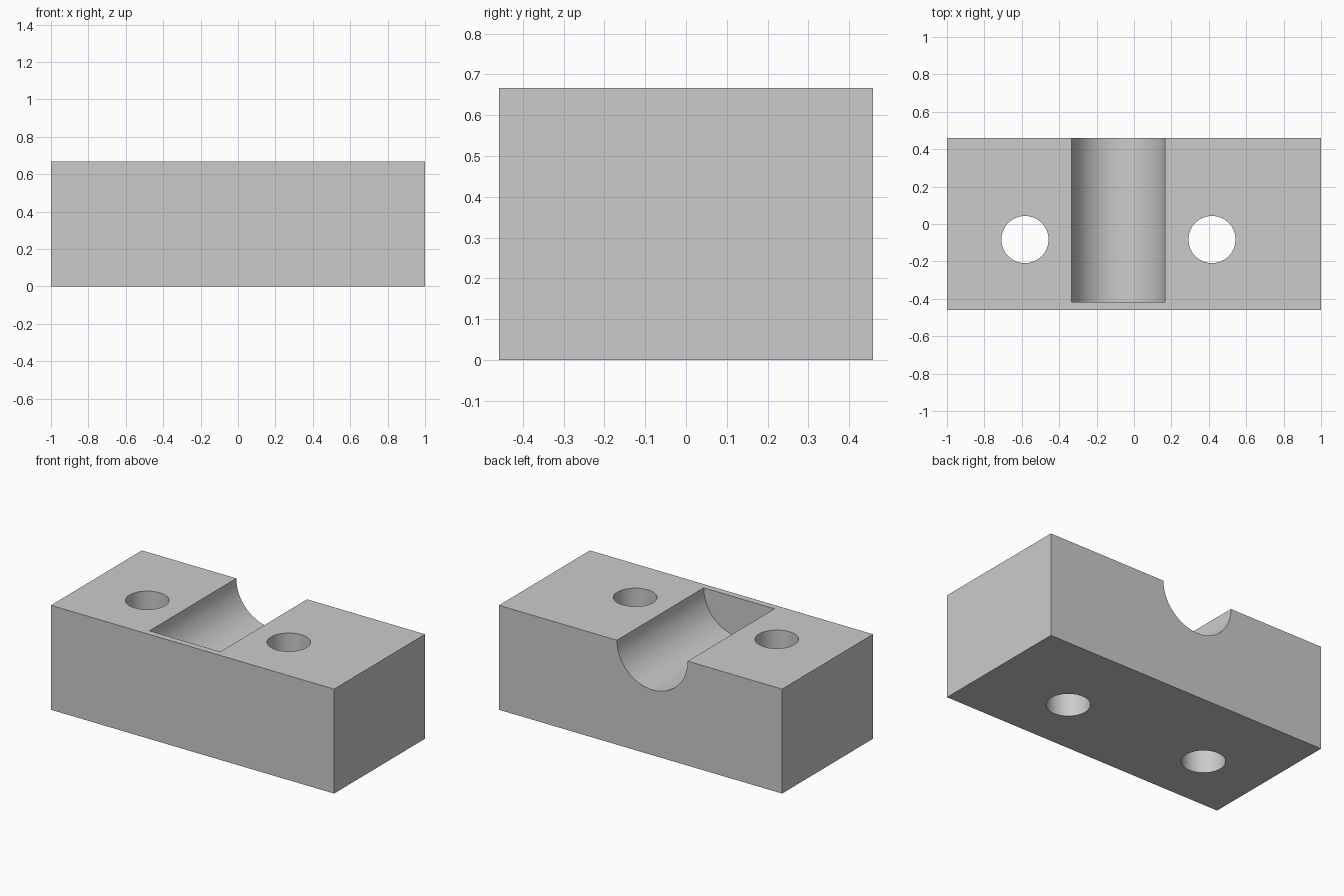
import bpy
import math

if "Cube" in bpy.data.objects:
    bpy.data.objects.remove(bpy.data.objects["Cube"], do_unlink=True)

WIDTH, DEPTH, HEIGHT = 2.0, 0.917, 0.667
GROOVE_X, GROOVE_RADIUS, GROOVE_FRONT = -0.083, 0.25, -0.417
HOLE_Y, HOLE_RADIUS, HOLE_OFFSET = -0.083, 0.126, 0.5

grey = bpy.data.materials.new("light grey")
grey.use_nodes = True
colour = (0.6, 0.6, 0.6, 1)
grey.diffuse_color = colour
grey.node_tree.nodes["Principled BSDF"].inputs["Base Color"].default_value = colour


def cylinder_cutter(name, radius, length, location, rotation=(0, 0, 0)):
    bpy.ops.mesh.primitive_cylinder_add(vertices=64, radius=radius, depth=length,
                                        location=location, rotation=rotation)
    cutter = bpy.context.object
    cutter.name = name
    cutter.hide_render = True
    cutter.data.materials.append(grey)
    return cutter


# Solid block
bpy.ops.mesh.primitive_cube_add(size=1, location=(0, 0, HEIGHT / 2))
block = bpy.context.object
block.name = "clamp_block"
block.scale = (WIDTH, DEPTH, HEIGHT)
bpy.ops.object.transform_apply(location=True, rotation=False, scale=True)
block.data.materials.append(grey)

# Half-round groove, open at the back and closed at the front
groove_length = DEPTH / 2 - GROOVE_FRONT + 0.2
cutters = [cylinder_cutter("groove_cutter", GROOVE_RADIUS, groove_length,
                           (GROOVE_X, GROOVE_FRONT + groove_length / 2, HEIGHT),
                           (math.pi / 2, 0, 0))]

# Bolt holes on either side of the groove
for label, side in (("right", -1), ("left", 1)):
    cutters.append(cylinder_cutter(label + "_hole_cutter", HOLE_RADIUS, HEIGHT * 2,
                                   (GROOVE_X + side * HOLE_OFFSET, HOLE_Y, HEIGHT / 2)))

# Cut the block, then remove the cutters
bpy.ops.object.select_all(action="DESELECT")
block.select_set(True)
bpy.context.view_layer.objects.active = block
for cutter in cutters:
    cut = block.modifiers.new(cutter.name, "BOOLEAN")
    cut.operation = "DIFFERENCE"
    cut.solver = "EXACT"
    cut.object = cutter
    bpy.ops.object.modifier_apply(modifier=cut.name)
    bpy.data.objects.remove(cutter, do_unlink=True)

bpy.ops.object.shade_smooth_by_angle(angle=math.radians(30))
